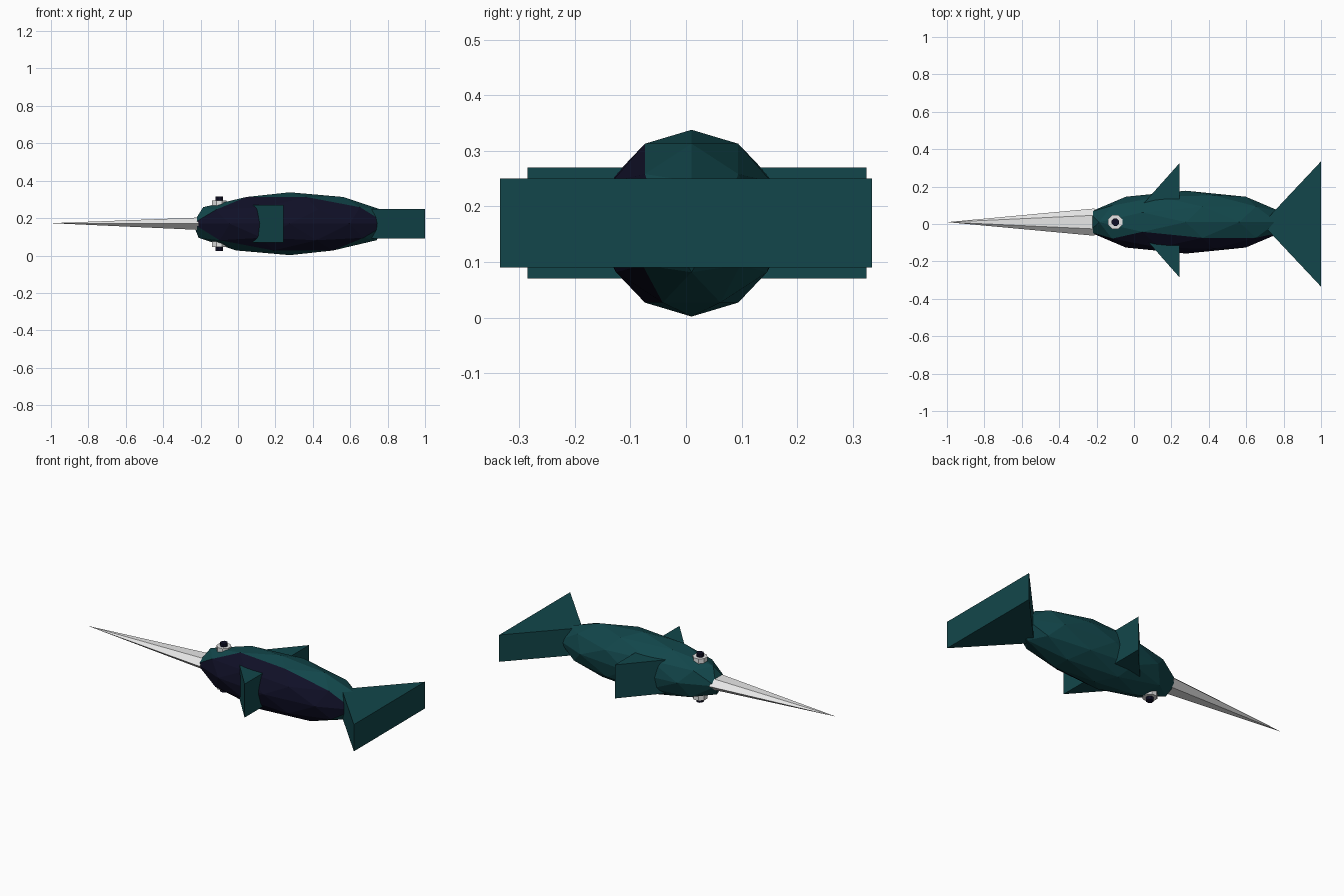
import bpy, bmesh, math
from mathutils import Matrix, Vector

if "Cube" in bpy.data.objects:
    bpy.data.objects.remove(bpy.data.objects["Cube"])


def material(name, rgb):
    m = bpy.data.materials.new(name)
    m.diffuse_color = (*rgb, 1)
    m.use_nodes = True
    m.node_tree.nodes["Principled BSDF"].inputs["Base Color"].default_value = m.diffuse_color
    return m


TEAL = material("deep_teal", (0.006, 0.062, 0.070))
NAVY = material("dark_navy", (0.005, 0.005, 0.020))
WHITE = material("off_white", (0.8, 0.8, 0.8))
CY, CZ = 0.01, 0.17   # axis of the fish


def finish(bm, name, *mats):
    bmesh.ops.recalc_face_normals(bm, faces=bm.faces)
    me = bpy.data.meshes.new(name)
    bm.to_mesh(me)
    bm.free()
    for m in mats:
        me.materials.append(m)
    ob = bpy.data.objects.new(name, me)
    bpy.context.collection.objects.link(ob)
    return ob


def prism(name, pts, z0, z1, mat):
    bm = bmesh.new()
    low = [bm.verts.new((x, y, z0)) for x, y in pts]
    high = [bm.verts.new((x, y, z1)) for x, y in pts]
    bm.faces.new(low)
    bm.faces.new(high)
    n = len(pts)
    for i in range(n):
        j = (i + 1) % n
        bm.faces.new((low[i], low[j], high[j], high[i]))
    return finish(bm, name, mat)


# Body: stretched faceted ball, one flank dark
bm = bmesh.new()
bmesh.ops.create_icosphere(bm, subdivisions=2, radius=1)
for f in bm.faces:
    f.material_index = 1 if f.calc_center_median().y < -0.42 else 0
bmesh.ops.transform(bm, verts=bm.verts, matrix=Matrix.Translation((0.277, CY, CZ))
                    @ Matrix.Diagonal((0.545, 0.168, 0.168, 1)))
finish(bm, "body", TEAL, NAVY)

# Bill: long six-sided spike, flattened
bm = bmesh.new()
tip = bm.verts.new((-1.0, CY, CZ + 0.003))
ring = [bm.verts.new((-0.21, CY + 0.073 * math.cos(i * math.pi / 3),
                      CZ + 0.038 * math.sin(i * math.pi / 3))) for i in range(6)]
bm.faces.new(ring)
for i in range(6):
    bm.faces.new((tip, ring[i], ring[(i + 1) % 6]))
finish(bm, "bill", WHITE)

# Tail and side fins: triangular slabs
prism("tail_fin", [(0.685, 0), (1.0, -0.335), (1.0, 0.335)], 0.09, 0.25, TEAL)
prism("side_fin_back", [(-0.02, 0.03), (0.243, 0.03), (0.243, 0.325)], 0.07, 0.27, TEAL)
prism("side_fin_front", [(0.0, -0.01), (0.243, -0.01), (0.243, -0.285)], 0.07, 0.27, TEAL)


# Eyes: eight-sided whites with small pupils, above and below
def disc(name, r, h0, h1, side, mat):
    bm = bmesh.new()
    bmesh.ops.create_cone(bm, cap_ends=True, segments=8, radius1=r, radius2=r, depth=h1 - h0,
                          matrix=Matrix.Translation((-0.1, CY, CZ + side * (h0 + h1) / 2))
                          @ Matrix.Rotation(math.pi / 8, 4, 'Z'))
    finish(bm, name, mat)


for side, label in ((1, "upper"), (-1, "lower")):
    disc(label + "_eye", 0.041, 0.08, 0.125, side, WHITE)
    disc(label + "_pupil", 0.021, 0.10, 0.145, side, NAVY)
